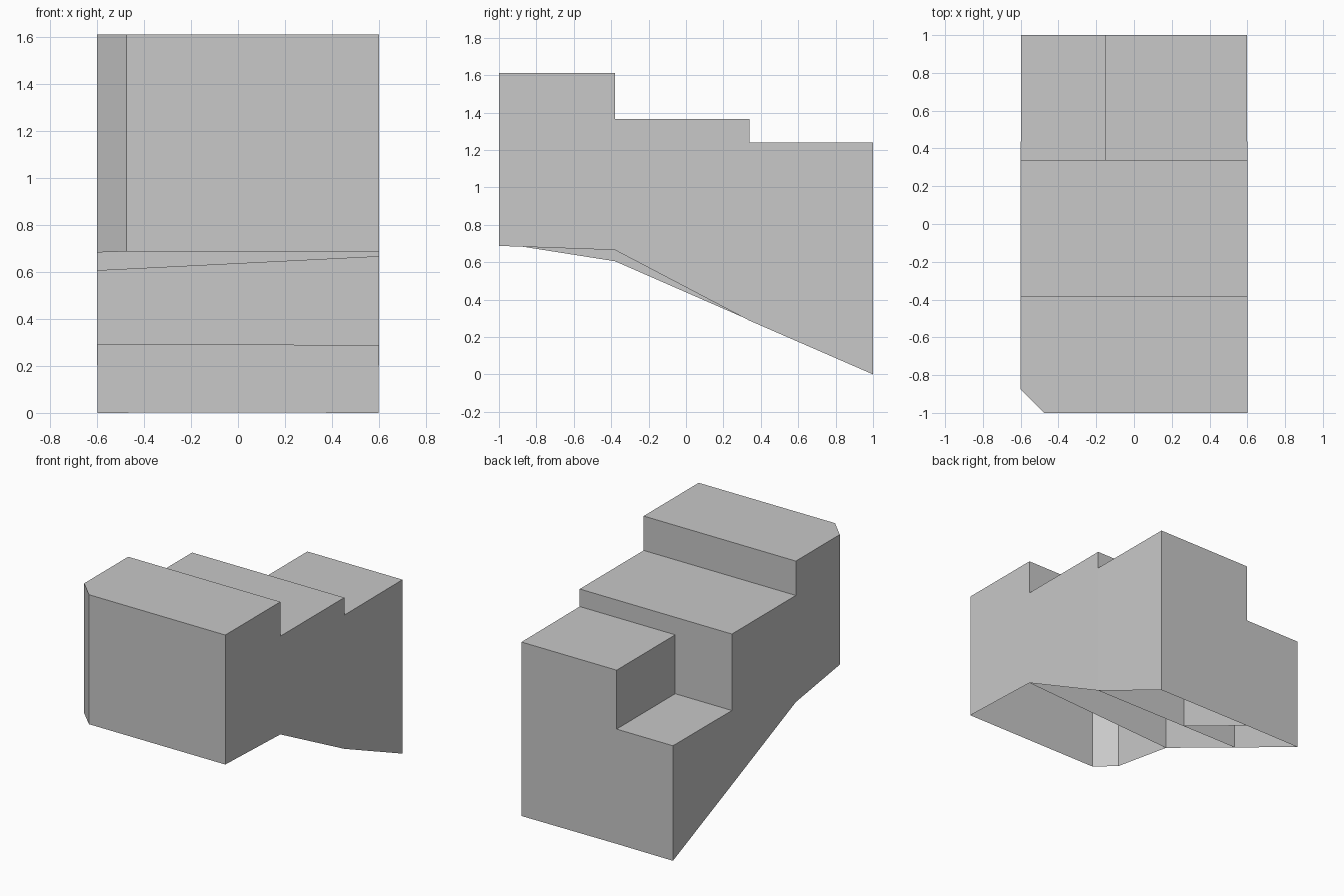
import bpy
import bmesh

if "Cube" in bpy.data.objects:
    bpy.data.objects.remove(bpy.data.objects["Cube"])

# One plain wall and roof colour
grey = bpy.data.materials.new("light_grey")
grey.diffuse_color = (0.58, 0.58, 0.58, 1)
grey.use_nodes = True
grey.node_tree.nodes["Principled BSDF"].inputs["Base Color"].default_value = grey.diffuse_color


def block(name, foot, top):
    """Walls rise from sloping ground points to a flat roof; the underside stays open."""
    bm = bmesh.new()
    low = [bm.verts.new(p) for p in foot]
    high = [bm.verts.new((x, y, top)) for x, y, _ in foot]
    n = len(foot)
    for i in range(n):
        j = (i + 1) % n
        bm.faces.new((low[i], low[j], high[j], high[i]))
    bm.faces.new(high)
    mesh = bpy.data.meshes.new(name)
    bm.to_mesh(mesh)
    bm.free()
    mesh.materials.append(grey)
    obj = bpy.data.objects.new(name, mesh)
    bpy.context.collection.objects.link(obj)
    return obj


# Shared ground corners on the slope
W = 0.6
STEP1, STEP2, SPLIT = -0.38, 0.34, -0.153
left1, right1 = (-W, STEP1, 0.605), (W, STEP1, 0.665)
left2, right2 = (-W, STEP2, 0.29), (W, STEP2, 0.287)
mid2, mid3 = (SPLIT, STEP2, 0.289), (SPLIT, 1, 0.002)
left3, right3 = (-0.597, 1, 0), (0.597, 1, 0)

# Tall front block with one chamfered corner
block("front_block", [(-0.475, -1, 0.687), (W, -1, 0.687), right1, left1,
                      (-W, -0.875, 0.683)], 1.61)
# Middle terrace
block("middle_block", [left1, right1, right2, left2], 1.365)
# Rear terrace, split into a high and a low part
block("rear_high_block", [mid2, right2, right3, mid3], 1.24)
block("rear_low_block", [left2, mid2, mid3, left3], 0.82)
